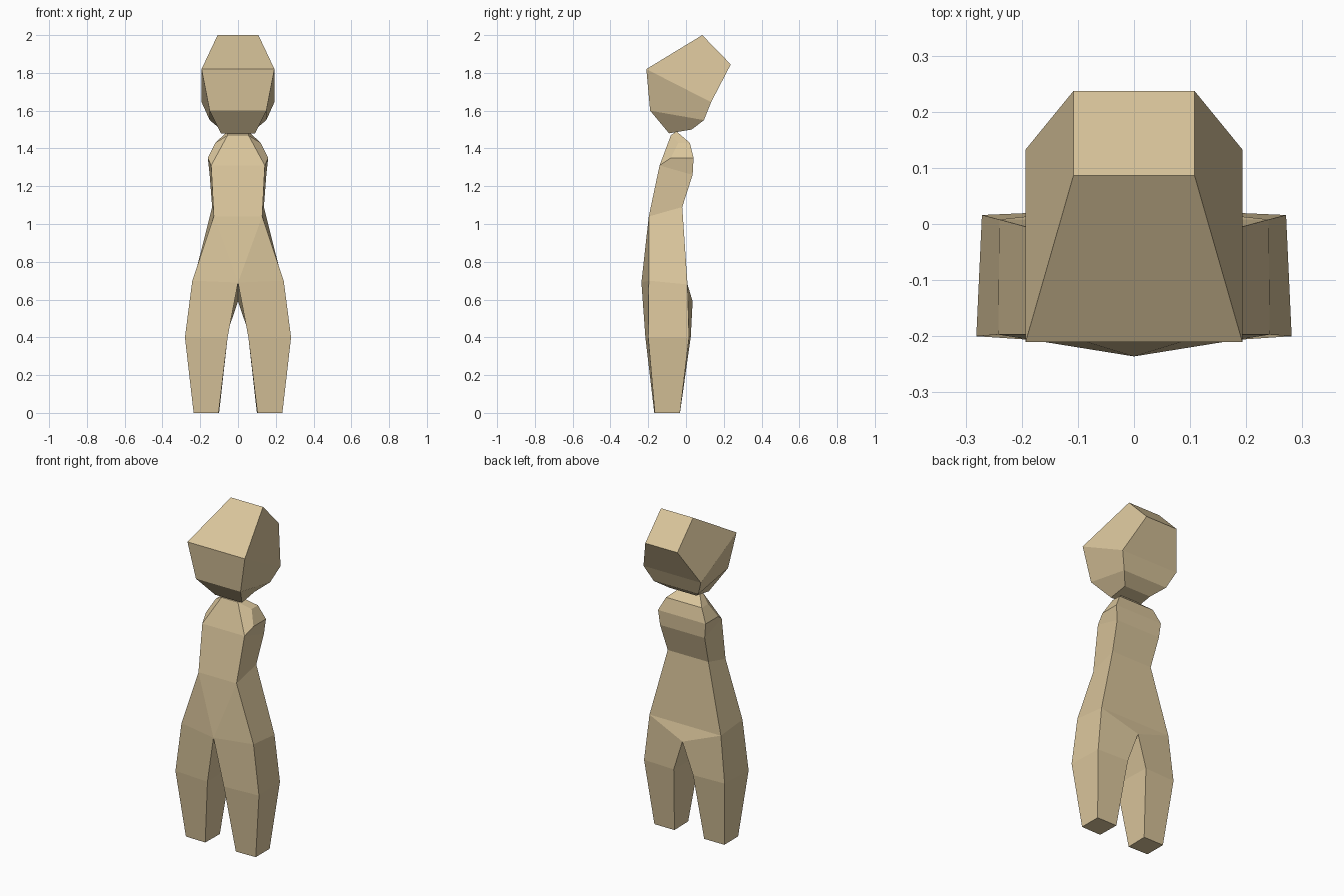
import bpy, bmesh

cube = bpy.data.objects.get("Cube")
if cube:
    bpy.data.objects.remove(cube, do_unlink=True)

tan = bpy.data.materials.new("tan")
tan.use_nodes = True
COLOR = (0.70, 0.56, 0.33, 1)
tan.diffuse_color = COLOR
tan.node_tree.nodes["Principled BSDF"].inputs["Base Color"].default_value = COLOR


def build(name, points, sides, spans):
    """Symmetric flat-faced solid: side faces on both halves, spans bridge them."""
    bm = bmesh.new()
    left, right = {}, {}
    for key, (x, y, z) in points.items():
        left[key] = bm.verts.new((x, y, z))
        right[key] = bm.verts.new((-x, y, z)) if x else left[key]
    for face in sides:
        for half in (left, right):
            bm.faces.new([half[k] for k in face.split()])
    for span in spans:
        a, b = span.split()
        loop = [left[a], left[b], right[b], right[a]]
        bm.faces.new(list(dict.fromkeys(loop)))
    bmesh.ops.recalc_face_normals(bm, faces=bm.faces[:])
    mesh = bpy.data.meshes.new(name)
    bm.to_mesh(mesh)
    bm.free()
    mesh.materials.append(tan)
    obj = bpy.data.objects.new(name, mesh)
    bpy.context.collection.objects.link(obj)
    return obj


# Head: stacked front/back edges, tilted forward
build("head", {
    "crown_f": (.108, .086, 2), "crown_b": (.108, .237, 1.845),
    "brow_f": (.193, -.21, 1.82), "brow_b": (.193, .133, 1.645),
    "cheek_f": (.15, -.19, 1.6), "cheek_b": (.15, .095, 1.55),
    "chin_f": (.09, -.09, 1.48), "chin_b": (.09, .03, 1.5),
}, [
    "crown_f crown_b brow_b brow_f",
    "brow_f brow_b cheek_b cheek_f",
    "cheek_f cheek_b chin_b chin_f",
], [
    "crown_f crown_b", "crown_f brow_f", "brow_f cheek_f", "cheek_f chin_f",
    "chin_f chin_b", "chin_b cheek_b", "cheek_b brow_b", "brow_b crown_b",
])

# Body: neck, shoulders, waist, hips and two tapered legs
build("body", {
    "neck_f": (.055, -.08, 1.47), "neck_b": (.055, -.05, 1.49),
    "slope_f": (.12, -.04, 1.43), "slope_b": (.12, .02, 1.43),
    "shoulder_f": (.16, -.08, 1.35), "shoulder_b": (.16, .04, 1.35),
    "chest_f": (.142, -.14, 1.31), "chest_b": (.15, .035, 1.26),
    "waist_f": (.128, -.197, 1.04), "waist_b": (.137, -.02, 1.09),
    "hip_f": (.242, -.197, .7), "hip_b": (.24, .008, .68),
    "crotch_f": (0, -.236, .69), "crotch_b": (0, .035, .59),
    "thigh_f": (.281, -.2, .4), "thigh_b": (.271, .016, .4),
    "inner_f": (.055, -.215, .4), "inner_b": (.065, .025, .4),
    "foot_f": (.235, -.165, 0), "foot_b": (.235, -.032, 0),
    "sole_f": (.103, -.168, 0), "sole_b": (.1, -.032, 0),
}, [
    "neck_f slope_f slope_b neck_b",
    "neck_f chest_f shoulder_f slope_f",
    "slope_f shoulder_f shoulder_b slope_b",
    "shoulder_f chest_f chest_b shoulder_b",
    "chest_f waist_f waist_b chest_b",
    "waist_f hip_f hip_b waist_b",
    "waist_f crotch_f hip_f",
    "hip_f thigh_f thigh_b hip_b",
    "hip_f crotch_f inner_f thigh_f",
    "hip_b thigh_b inner_b crotch_b",
    "crotch_f crotch_b inner_b inner_f",
    "thigh_f foot_f foot_b thigh_b",
    "thigh_f inner_f sole_f foot_f",
    "thigh_b foot_b sole_b inner_b",
    "inner_f inner_b sole_b sole_f",
    "foot_f sole_f sole_b foot_b",
], [
    "neck_f neck_b", "neck_f chest_f", "chest_f waist_f", "waist_f crotch_f",
    "neck_b slope_b", "slope_b shoulder_b", "shoulder_b chest_b",
    "chest_b waist_b", "waist_b hip_b", "hip_b crotch_b",
])
